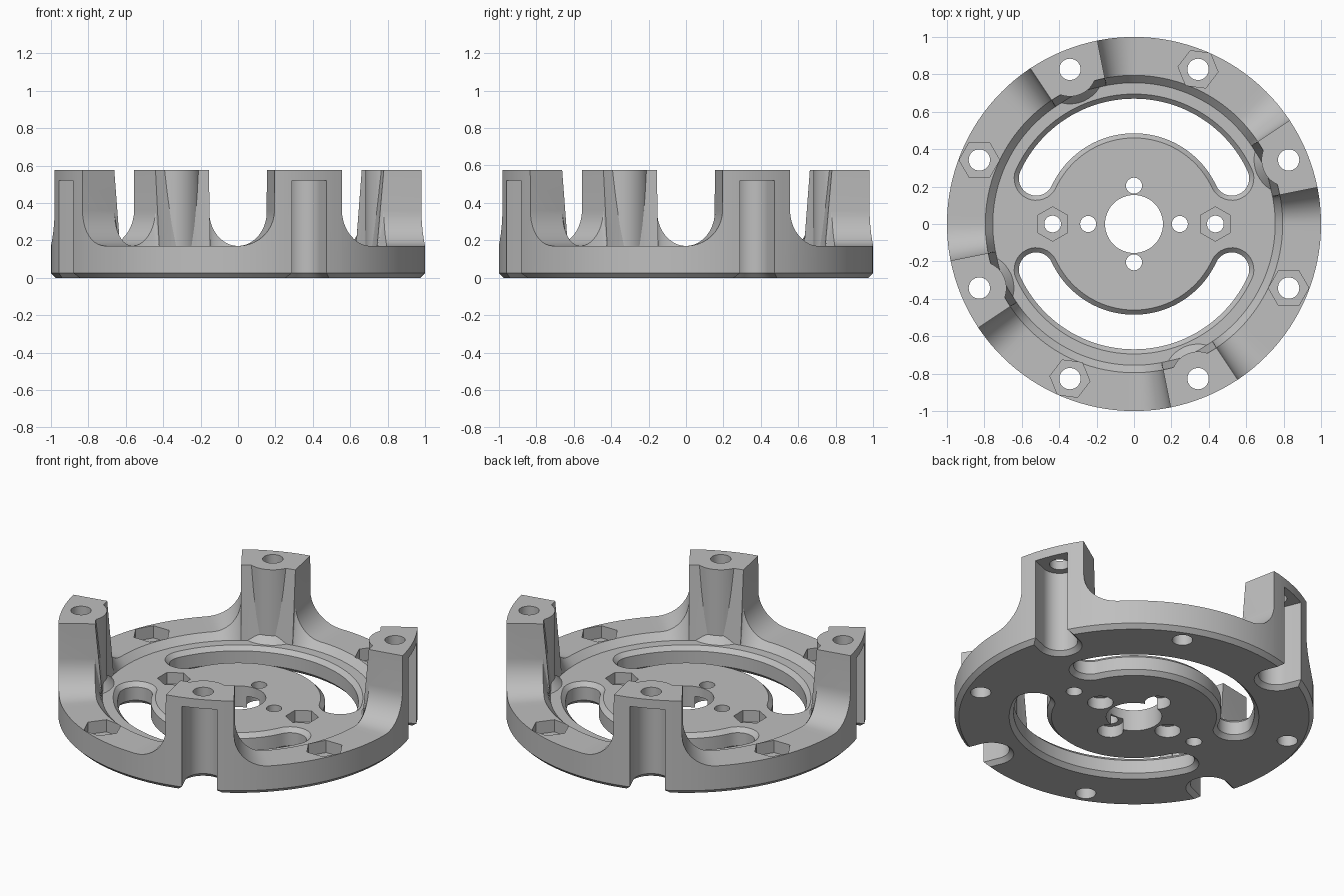
import bpy, bmesh, math
from math import sin, cos, pi, radians as rad

if "Cube" in bpy.data.objects:
    bpy.data.objects.remove(bpy.data.objects["Cube"])

R, R_IN, R_FLOOR = 1.0, 0.795, 0.755          # rim, inner wall, recess floor radii
Z_TOP, Z_RING, Z_FLOOR = 0.575, 0.17, 0.13    # post, ring and floor heights
R_BOLT = 0.895
POSTS = [rad(22.5 + 90 * k) for k in range(4)]
NUTS = [rad(67.5 + 90 * k) for k in range(4)]

grey = bpy.data.materials.new("plain grey")
grey.diffuse_color = (0.52, 0.52, 0.52, 1)
grey.use_nodes = True
grey.node_tree.nodes["Principled BSDF"].inputs["Base Color"].default_value = grey.diffuse_color


def loft(name, rings, closed=False):
    """Skin equal-length point rings; cap both ends, or close the loop."""
    bm = bmesh.new()
    vs = [[bm.verts.new(p) for p in ring] for ring in rings]
    n = len(vs[0])
    for i in range(len(vs) - (0 if closed else 1)):
        a, b = vs[i], vs[(i + 1) % len(vs)]
        for j in range(n - (1 if closed else 0)):
            k = (j + 1) % n
            bm.faces.new((a[j], a[k], b[k], b[j]))
    if closed:      # sections around the axis: cap underside and floor
        bm.faces.new([s[0] for s in vs])
        bm.faces.new([s[-1] for s in vs])
    else:
        bm.faces.new(vs[0])
        bm.faces.new(vs[-1])
    bmesh.ops.recalc_face_normals(bm, faces=bm.faces)
    me = bpy.data.meshes.new(name)
    bm.to_mesh(me)
    bm.free()
    me.materials.append(grey)
    ob = bpy.data.objects.new(name, me)
    bpy.context.collection.objects.link(ob)
    return ob


def prism(name, x, y, r, z0, z1, n=32, turn=0.0):
    return loft(name, [[(x + r * cos(turn + 2 * pi * i / n), y + r * sin(turn + 2 * pi * i / n), z)
                        for i in range(n)] for z in (z0, z1)])


def u_shape(angle, r, z, reach):
    """Half circle facing the centre at the bolt radius, straight sides out to reach."""
    pts = [(reach, -r), (reach, r)]
    pts += [(R_BOLT + r * cos(t), r * sin(t)) for t in [pi / 2 + pi * i / 20 for i in range(21)]]
    c, s = cos(angle), sin(angle)
    return [(x * c - y * s, x * s + y * c, z) for x, y in pts]


def kidney(mid, grow, z):
    """Arc slot outline with round ends."""
    a0, a1 = mid - rad(65), mid + rad(65)
    rc, rr = 0.5775, 0.0925 + grow
    pts = []
    for i in range(49):
        t = a0 + (a1 - a0) * i / 48
        pts.append(((rc + rr) * cos(t), (rc + rr) * sin(t), z))
    for i in range(1, 16):
        t = a1 + pi * i / 16
        pts.append((rc * cos(a1) + rr * cos(t), rc * sin(a1) + rr * sin(t), z))
    for i in range(49):
        t = a1 + (a0 - a1) * i / 48
        pts.append(((rc - rr) * cos(t), (rc - rr) * sin(t), z))
    for i in range(1, 16):
        t = a0 + pi + pi * i / 16
        pts.append((rc * cos(a0) + rr * cos(t), rc * sin(a0) + rr * sin(t), z))
    return pts


# Ring with four posts: one cross-section swept round with changing height
half = [(d, Z_TOP) for d in (0, 2.8, 5.6, 8.4, 11.2)]
half += [(22.5 - 11.25 * sin(t), Z_RING + 0.19 * (1 - cos(t)))
         for t in [pi / 2 * (1 - i / 10) for i in range(11)]]
half += [(22.5 + 2.8125 * i, Z_RING) for i in range(1, 8)]
heights = [(-d, h) for d, h in reversed(half[1:])] + half + [(45, Z_RING)]
sections = []
for p in POSTS:
    for d, h in heights:
        c, s = cos(p + rad(d)), sin(p + rad(d))
        prof = [(R - 0.025, 0), (R, 0.025), (R, h), (R_IN, h), (R_FLOOR, Z_FLOOR)]
        sections.append([(r * c, r * s, z) for r, z in prof])
body = loft("flange_body", sections, closed=True)

# Round screw bosses on the inner side of the posts, flared at the foot
add = [loft("boss", [u_shape(a, r, z, 0.91) for r, z in
                     ((0.185, 0.10), (0.185, Z_FLOOR), (0.145, Z_RING), (0.145, Z_TOP))])
       for a in POSTS]

cut = []
# Screw channels up the outside of the posts
for a in POSTS:
    cut.append(loft("post_channel", [u_shape(a, r, z, 1.2) for r, z in
                                     ((0.135, -0.01), (0.1, 0.025), (0.1, 0.52))]))
# Bolt holes and nut pockets round the rim
for a in POSTS + NUTS:
    cut.append(prism("rim_hole", R_BOLT * cos(a), R_BOLT * sin(a), 0.057, -0.1, 0.7))
for k, a in enumerate(NUTS):
    cut.append(prism("rim_nut_pocket", R_BOLT * cos(a), R_BOLT * sin(a), 0.108, 0.095, 0.3, 6,
                     rad(-7.5 if k % 2 == 0 else 0)))
# Two kidney slots, chamfered above and below
for mid in (pi / 2, -pi / 2):
    cut.append(loft("kidney_slot", [kidney(mid, g, z) for g, z in
                                    ((0.035, -0.01), (0, 0.025), (0, 0.105), (0.035, 0.14))]))
# Hub bore, screw holes with counterbores beneath, and nut pockets
cut.append(prism("hub_bore", 0, 0, 0.155, -0.1, 0.3, 48))
for x, y in ((0.245, 0), (-0.245, 0), (0, 0.205), (0, -0.205)):
    cut.append(prism("hub_hole", x, y, 0.043, -0.1, 0.3, 24))
    cut.append(prism("hub_counterbore", x, y, 0.072, -0.1, 0.07, 24))
for x in (-0.435, 0.435):
    cut.append(prism("hub_nut_hole", x, 0, 0.045, -0.1, 0.3, 24))
    cut.append(prism("hub_nut_pocket", x, 0, 0.092, 0.06, 0.3, 6, pi / 2))

# Apply the unions and cuts
bpy.context.view_layer.objects.active = body
body.select_set(True)
for tools, op in ((add, 'UNION'), (cut, 'DIFFERENCE')):
    for t in tools:
        m = body.modifiers.new("bool", 'BOOLEAN')
        m.operation, m.solver, m.object = op, 'EXACT', t
        bpy.ops.object.modifier_apply(modifier=m.name)
        bpy.data.objects.remove(t)

bpy.ops.object.shade_smooth_by_angle(angle=rad(25))
